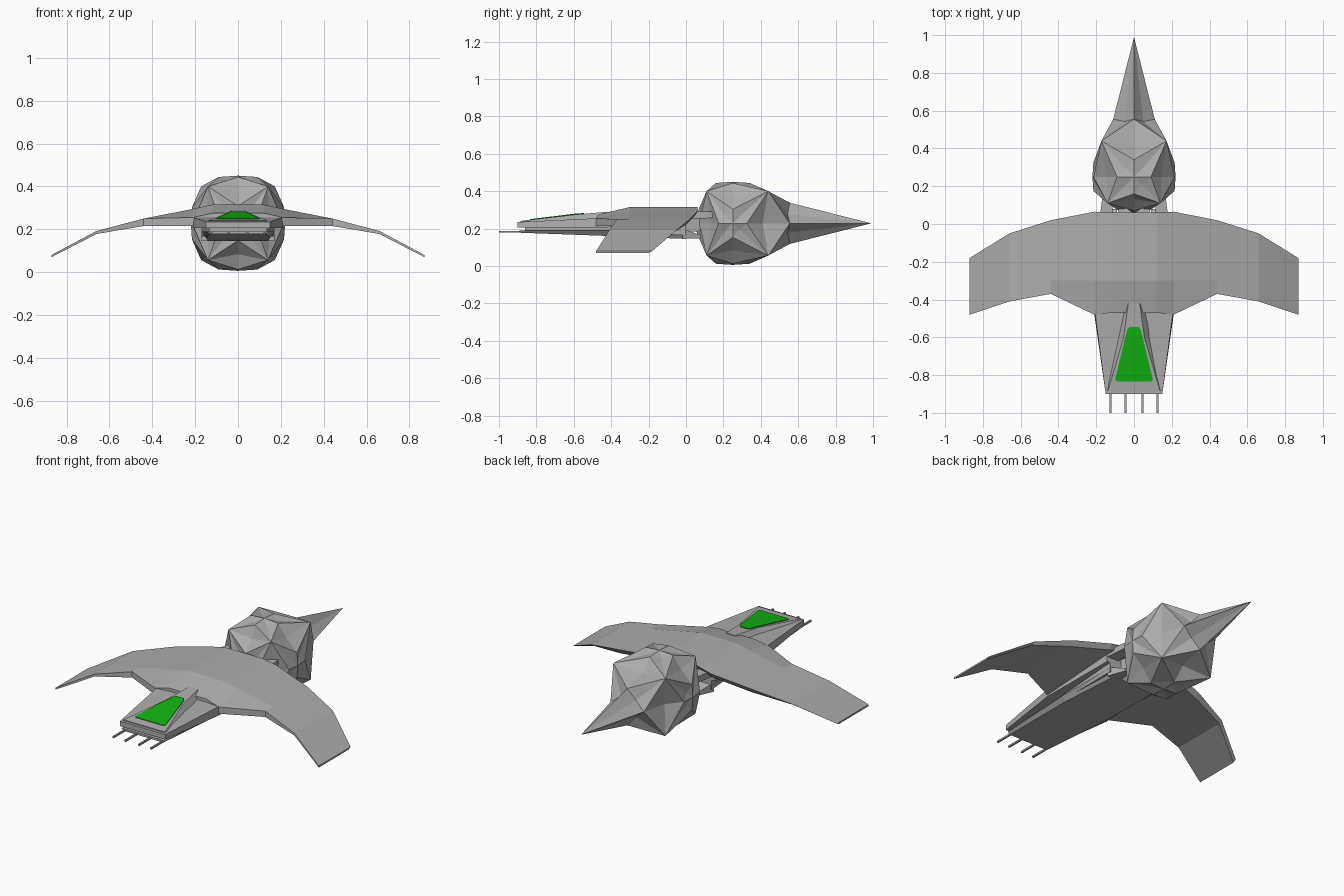
import bpy
import bmesh
from mathutils import Vector

cube = bpy.data.objects.get("Cube")
if cube:
    bpy.data.objects.remove(cube, do_unlink=True)


def make_material(name, rgb):
    mat = bpy.data.materials.new(name)
    mat.use_nodes = True
    mat.diffuse_color = (*rgb, 1)
    mat.node_tree.nodes["Principled BSDF"].inputs["Base Color"].default_value = (*rgb, 1)
    return mat


GREY = make_material("hull grey", (0.42, 0.42, 0.42))
GREEN = make_material("canopy green", (0.006, 0.45, 0.006))


def finish(name, bm, mat):
    bmesh.ops.remove_doubles(bm, verts=bm.verts, dist=1e-5)
    bmesh.ops.recalc_face_normals(bm, faces=bm.faces)
    mesh = bpy.data.meshes.new(name)
    bm.to_mesh(mesh)
    bm.free()
    mesh.materials.append(mat)
    obj = bpy.data.objects.new(name, mesh)
    bpy.context.collection.objects.link(obj)
    return obj


def loft(name, rings, mat=GREY):
    """Skin a row of cross-sections and cap both ends."""
    bm = bmesh.new()
    rows = [[bm.verts.new(p) for p in ring] for ring in rings]
    n = len(rows[0])
    for a, b in zip(rows, rows[1:]):
        for i in range(n):
            j = (i + 1) % n
            bm.faces.new((a[i], a[j], b[j], b[i]))
    bm.faces.new(rows[0])
    bm.faces.new(rows[-1])
    return finish(name, bm, mat)


def slab(y, bottom_w, top_w, z0, z1, x=0):
    """Trapezoid cross-section at a given y."""
    return [(x - bottom_w, y, z0), (x + bottom_w, y, z0),
            (x + top_w, y, z1), (x - top_w, y, z1)]


# Wings: one swept, drooping blade across the body
half = [(0.12, 0.06, -0.47, 0.315, 0.24), (0.21, 0.065, -0.48, 0.295, 0.235),
        (0.44, 0.02, -0.37, 0.25, 0.215), (0.66, -0.05, -0.41, 0.192, 0.178),
        (0.87, -0.18, -0.48, 0.08, 0.07)]
stations = [(-x, *rest) for x, *rest in reversed(half)] + half
rings = []
for x, back, front, top, low in stations:
    # the nose edge of the body is lower than its back edge
    drop = 0.04 if abs(x) < 0.3 else 0.0
    rings.append([(x, front, top - drop), (x, -0.3, top), (x, back, top),
                  (x, back - 0.02, max(low, top - 0.03)), (x, front, low - drop / 2)])
loft("wings", rings)

# Body: upper nose plate, recessed core, lower belly plate
loft("upper_hull", [slab(-0.9, 0.15, 0.15, 0.205, 0.235),
                    slab(-0.48, 0.21, 0.205, 0.205, 0.255),
                    slab(0.0, 0.19, 0.19, 0.22, 0.29)])
loft("hull_core", [slab(-0.86, 0.135, 0.135, 0.185, 0.21),
                   slab(0.0, 0.17, 0.17, 0.165, 0.24)])
loft("belly", [slab(-0.89, 0.13, 0.145, 0.178, 0.19),
               slab(-0.4, 0.15, 0.17, 0.16, 0.19),
               slab(0.0, 0.14, 0.17, 0.145, 0.19)])

# Canopy wedge and its green panel
loft("canopy", [slab(-0.885, 0.145, 0.138, 0.225, 0.241),
                slab(-0.6, 0.1, 0.055, 0.23, 0.274),
                slab(-0.42, 0.05, 0.03, 0.25, 0.29)])
loft("canopy_panel", [slab(-0.835, 0.09, 0.09, 0.24, 0.2505),
                      slab(-0.825, 0.1, 0.1, 0.24, 0.2515),
                      slab(-0.6, 0.046, 0.046, 0.268, 0.279),
                      slab(-0.56, 0.036, 0.036, 0.271, 0.282),
                      slab(-0.545, 0.024, 0.024, 0.272, 0.283)], GREEN)

# Guns under the nose
for i, x in enumerate((-0.125, -0.045, 0.045, 0.125)):
    loft(f"gun_{i + 1}", [slab(y, 0.005, 0.005, 0.178, 0.188, x) for y in (-1.0, -0.8)])

# Neck and the prongs that hold the rear core
loft("neck", [slab(-0.05, 0.1, 0.1, 0.18, 0.27), slab(0.15, 0.07, 0.07, 0.19, 0.26)])
for side, s in (("left", 1), ("right", -1)):
    loft(f"{side}_upper_prong", [slab(-0.03, 0.04, 0.04, 0.25, 0.29, s * 0.15),
                                 slab(0.16, 0.025, 0.025, 0.257, 0.29, s * 0.14)])
    loft(f"{side}_lower_prong", [slab(-0.02, 0.04, 0.04, 0.145, 0.2, s * 0.13),
                                 slab(0.08, 0.02, 0.02, 0.148, 0.165, s * 0.11)])

# Rear core: faceted block with a diamond bump per side and a long tail spike
CENTRE = Vector((0, 0.25, 0.228))
bm = bmesh.new()


def block_point(d):
    """Corners stay out and edge midpoints are pinched in."""
    pinch = 1.0 if all(d) else 0.84
    depth = 0.19 if d.y > 0 else 0.14
    width = 0.14 if d.y < 0 and all(d) else 0.172
    return CENTRE + Vector((d.x * width, d.y * depth, d.z * 0.172)) * pinch


# axis and sign: bump height, tip height, bump half-size
bumps = {(0, 1): (0.215, 0.22, 0.075), (0, -1): (0.215, 0.22, 0.075),
         (2, 1): (0.216, 0.222, 0.09), (2, -1): (0.216, 0.222, 0.09),
         (1, -1): (0.18, 0.21, 0.08), (1, 1): (0.305, 0.74, 0.11)}
for (axis, sign), (height, tip, size) in bumps.items():
    out, u, v = Vector(), Vector(), Vector()
    out[axis] = sign
    u[(axis + 1) % 3] = 1
    v[(axis + 2) % 3] = 1
    for a, b in ((u, v), (v, -u), (-u, -v), (-v, u)):
        corner, mid_a, mid_b = (block_point(out + d) for d in (a + b, a, b))
        top_a, top_b = (CENTRE + out * height + d * size for d in (a, b))
        # small valley between neighbouring bump points
        valley = CENTRE + out * (height - 0.012) + (a + b) * size * 0.45
        peak = CENTRE + out * tip
        for tri in ((mid_a, corner, top_a), (mid_b, top_b, corner),
                    (corner, valley, top_a), (corner, top_b, valley),
                    (valley, peak, top_a), (valley, top_b, peak)):
            bm.faces.new([bm.verts.new(p) for p in tri])
finish("rear_core", bm, GREY)
